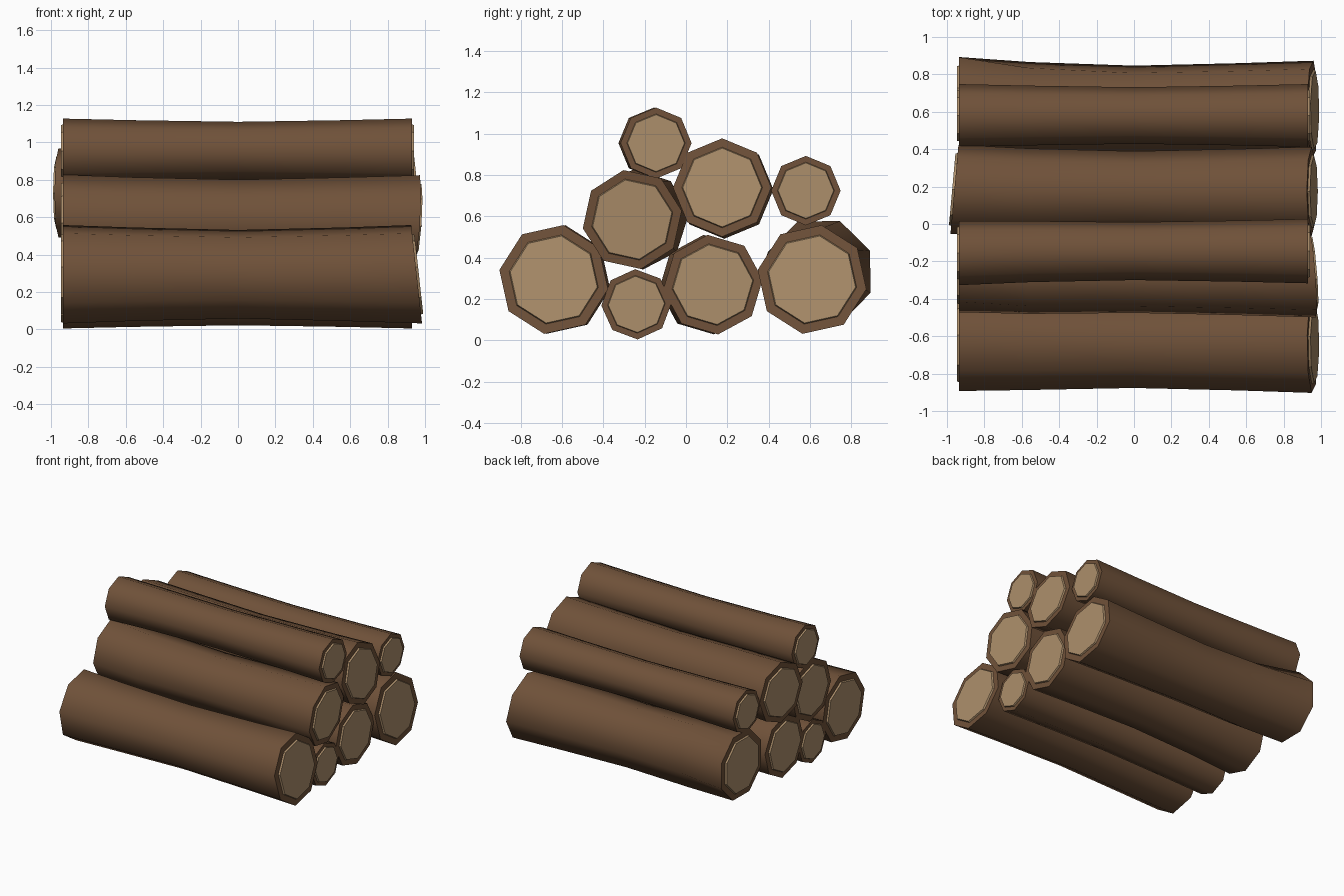
import bpy, bmesh, math

if "Cube" in bpy.data.objects:
    bpy.data.objects.remove(bpy.data.objects["Cube"])

def material(name, rgb):
    m = bpy.data.materials.new(name)
    m.diffuse_color = (*rgb, 1)
    m.use_nodes = True
    m.node_tree.nodes["Principled BSDF"].inputs["Base Color"].default_value = m.diffuse_color
    return m

BARK = material("brown bark", (0.160, 0.083, 0.041))
WOOD = material("pale cut wood", (0.413, 0.272, 0.146))

SIDES = 8
# ring stations along the log and radius factor (logs are waisted)
STATIONS = [(-1, 1.0), (-0.6, 0.95), (0, 0.90), (0.6, 0.95), (1, 1.0)]

def log(name, y, z, r, turn, left=(0, 0, 0), right_end=(0.93, 0, 0), left_end=(-0.935, 0, 0)):
    """left: y, z, twist offset of the left end; *_end: x, slope in y, slope in z."""
    bm = bmesh.new()

    def ring(s, k, end=None, proud=0.0):
        f = 1.0 if s == -1 else 0.25 if s == -0.6 else 0.0
        verts = []
        for i in range(SIDES):
            a = math.radians(turn + left[2] * f) + 2 * math.pi * i / SIDES
            dy, dz = r * k * math.cos(a), r * k * math.sin(a)
            x = s * 0.93
            if end:
                x = end[0] + end[1] * dy + end[2] * dz + proud
            verts.append(bm.verts.new((x, y + left[0] * f + dy, z + left[1] * f + dz)))
        return verts

    def bridge(a, b, mat, smooth):
        for i in range(SIDES):
            j = (i + 1) % SIDES
            face = bm.faces.new((a[i], a[j], b[j], b[i]))
            face.material_index, face.smooth = mat, smooth

    # bark tube
    ends = {-1: left_end, 1: right_end}
    rings = [ring(s, k, ends.get(s)) for s, k in STATIONS]
    for a, b in zip(rings, rings[1:]):
        bridge(a, b, 0, True)
    # bark rim and slightly proud cut face at each end
    for s, outer in ((-1, rings[0]), (1, rings[-1])):
        inner = ring(s, 0.82, ends[s])
        cap = ring(s, 0.80, ends[s], s * 0.012)
        bridge(outer, inner, 0, False)
        bridge(inner, cap, 1, False)
        bm.faces.new(cap).material_index = 1
    bmesh.ops.recalc_face_normals(bm, faces=bm.faces)
    for e in bm.edges:
        e.smooth = all(f.smooth for f in e.link_faces)

    me = bpy.data.meshes.new(name)
    bm.to_mesh(me)
    bm.free()
    me.materials.append(BARK)
    me.materials.append(WOOD)
    bpy.context.collection.objects.link(bpy.data.objects.new(name, me))

# bottom row
log("bottom_log_front", -0.64, 0.295, 0.267, 35, (0.01, 0, 0), (0.955, 0, -0.11))
log("bottom_log_thin", -0.24, 0.175, 0.170, 2)
log("bottom_log_middle", 0.13, 0.27, 0.242, 6, (-0.02, 0, 0))
log("bottom_log_back", 0.61, 0.295, 0.267, 35, (0.035, 0.035, -12), (0.955, 0, -0.11))
# middle row
log("middle_log_front", -0.26, 0.585, 0.243, 10, (0.03, 0, -5), (0.955, -0.08, 0.06))
log("middle_log_center", 0.175, 0.74, 0.238, 0, (0.01, -0.01, 0), (0.95, 0, -0.11),
    (-0.96, 0.09, 0))
log("middle_log_thin", 0.58, 0.725, 0.168, 0)
# top
log("top_log", -0.145, 0.955, 0.172, 0, (-0.01, 0, 0))
